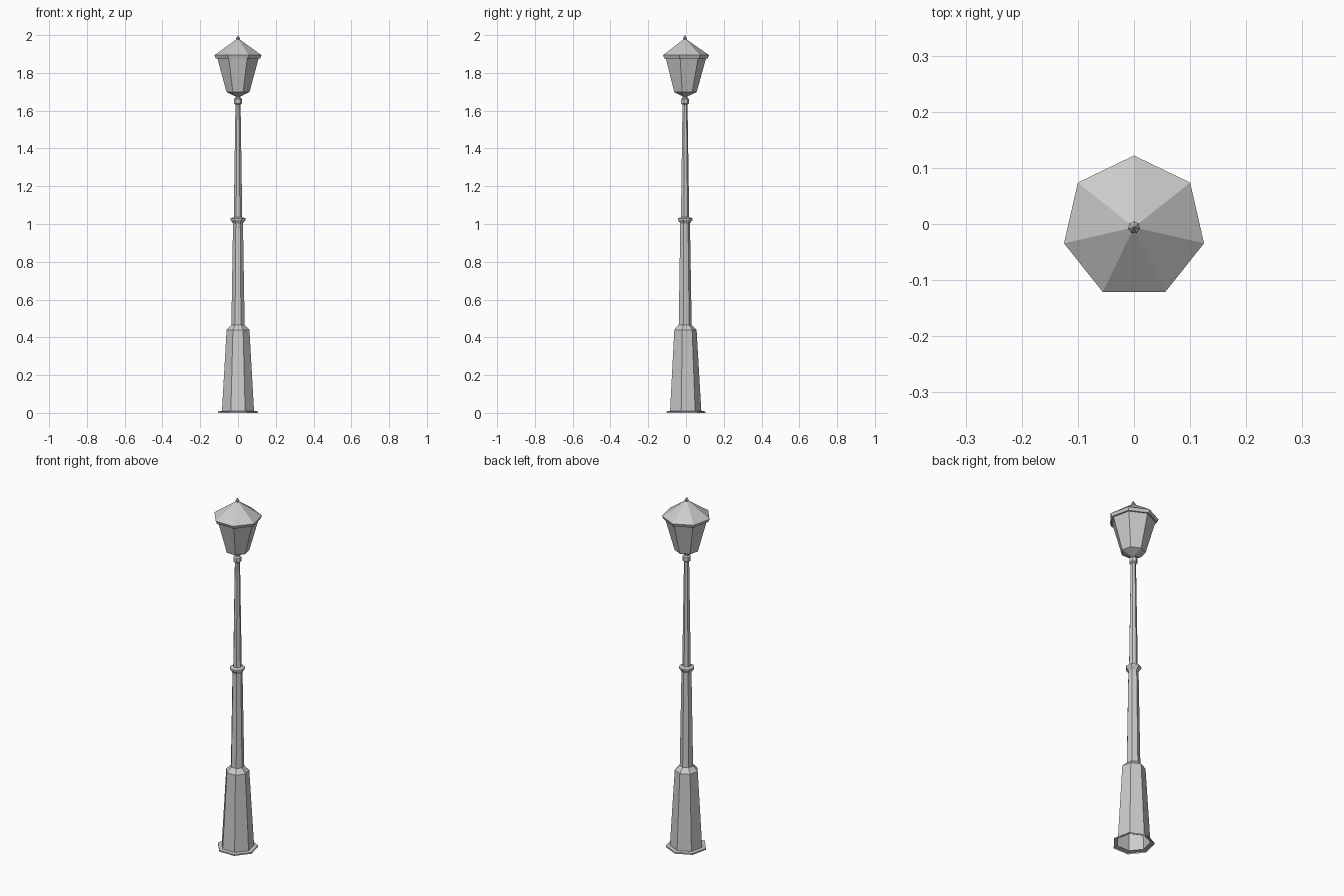
import bpy, math

if "Cube" in bpy.data.objects:
    bpy.data.objects.remove(bpy.data.objects["Cube"])

SIDES = 7
AXIS_Y = -0.006  # seven-sided outline is centred by its bounds


def lathe(name, profile):
    """Revolve (radius, z) points into a flat-faced seven-sided shell; radius 0 closes to a point."""
    verts, faces, rings = [], [], []
    for r, z in profile:
        start = len(verts)
        n = SIDES if r > 0 else 1
        for k in range(n):
            a = math.pi / 2 + k * math.tau / SIDES
            verts.append((r * math.cos(a), AXIS_Y + r * math.sin(a), z))
        rings.append([start + k % n for k in range(SIDES)])
    for low, high in zip(rings, rings[1:]):
        for k in range(SIDES):
            j = (k + 1) % SIDES
            quad = [low[k], low[j], high[j], high[k]]
            faces.append(list(dict.fromkeys(quad)))
    mesh = bpy.data.meshes.new(name)
    mesh.from_pydata(verts, [], faces)
    mesh.update()
    obj = bpy.data.objects.new(name, mesh)
    bpy.context.collection.objects.link(obj)
    return obj


# Hollow pedestal with a thin foot flange
lathe("pedestal", [(0.108, 0), (0.108, 0.008), (0.087, 0.01),
                   (0.062, 0.44), (0.036, 0.466)])

# Tapered pole in two stages with a flared ring between
lathe("lower_pole", [(0.036, 0.466), (0.027, 1.003)])
lathe("middle_ring", [(0.027, 1.003), (0.041, 1.022), (0.041, 1.03), (0.023, 1.036)])
lathe("upper_pole", [(0.023, 1.036), (0.014, 1.632)])

# Neck collar under the lantern
lathe("neck_collar", [(0.014, 1.632), (0.022, 1.638), (0.022, 1.662),
                      (0.014, 1.668), (0.014, 1.676)])

# Flared lantern body
lathe("lantern", [(0.014, 1.676), (0.062, 1.698), (0.064, 1.704), (0.112, 1.877)])

# Overhanging roof with a thin rim
lathe("roof", [(0.112, 1.877), (0.121, 1.877), (0.128, 1.894), (0.009, 1.977)])

# Pointed finial
lathe("finial", [(0.007, 1.974), (0.011, 1.982), (0, 2.0)])
